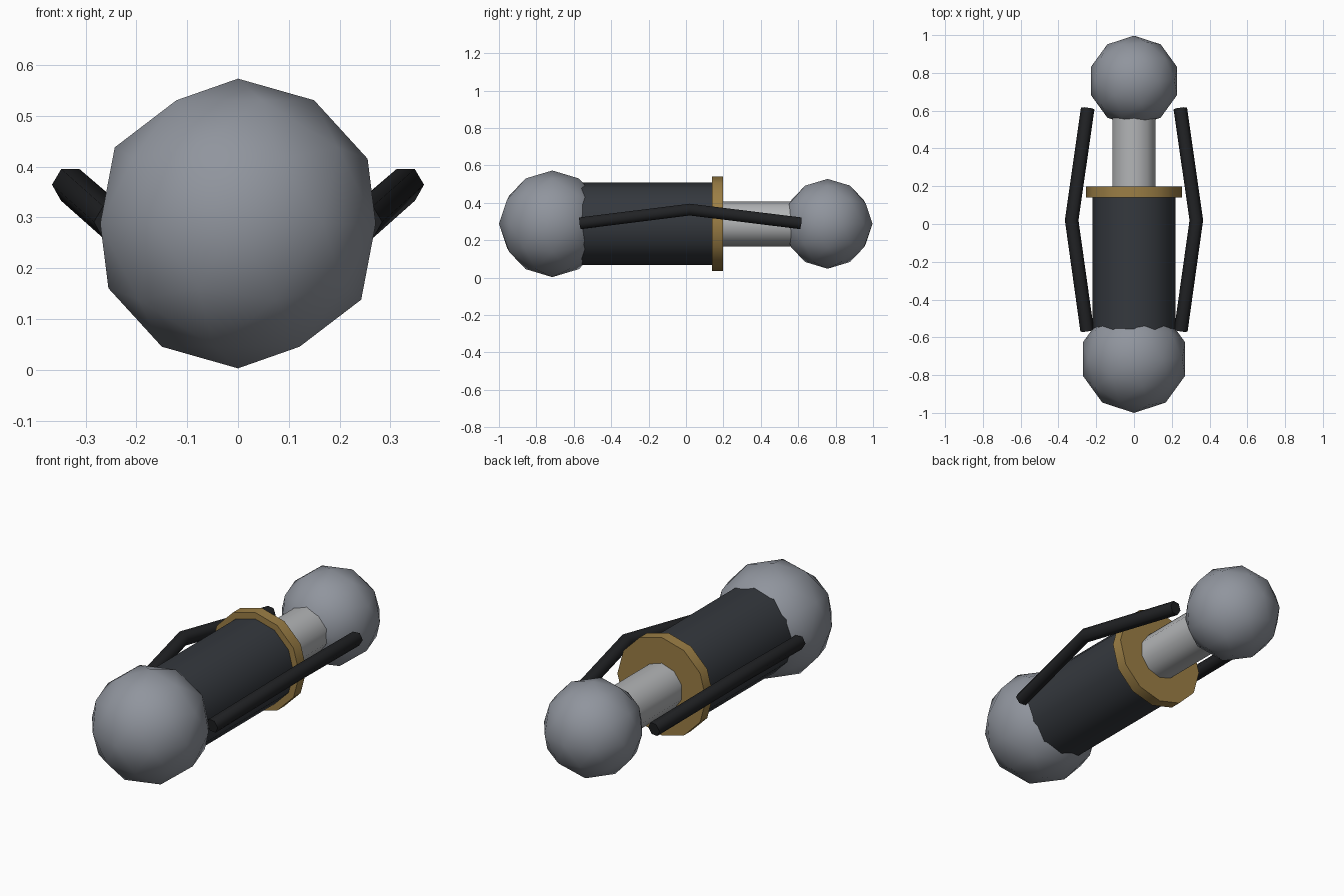
import bpy, math

if "Cube" in bpy.data.objects:
    bpy.data.objects.remove(bpy.data.objects["Cube"])

AXIS_Z = 0.288


def material(name, rgb):
    m = bpy.data.materials.new(name)
    m.diffuse_color = (*rgb, 1)
    m.use_nodes = True
    m.node_tree.nodes["Principled BSDF"].inputs["Base Color"].default_value = m.diffuse_color
    return m


STEEL = material("steel", (0.28, 0.30, 0.34))
DARK = material("dark", (0.035, 0.04, 0.048))
BLACK = material("black", (0.015, 0.016, 0.018))
BRASS = material("brass", (0.33, 0.21, 0.06))
CHROME = material("chrome", (0.45, 0.46, 0.47))


def finish(name, mat):
    o = bpy.context.object
    o.name = name
    o.data.materials.append(mat)
    bpy.ops.object.shade_smooth_by_angle(angle=math.radians(62))
    return o


def ball(name, y, r):
    bpy.ops.mesh.primitive_ico_sphere_add(subdivisions=2, radius=r, location=(0, y, AXIS_Z))
    finish(name, STEEL)


def barrel(name, y0, y1, r, sides, mat):
    bpy.ops.mesh.primitive_cylinder_add(vertices=sides, radius=r, depth=y1 - y0,
                                        location=(0, (y0 + y1) / 2, AXIS_Z),
                                        rotation=(math.pi / 2, 0, 0))
    finish(name, mat)


# end joints
ball("front_joint", -0.715, 0.285)
ball("rear_joint", 0.757, 0.24)

# cylinder body, collar and piston rod
barrel("cylinder_body", -0.64, 0.15, 0.22, 12, DARK)
barrel("collar", 0.14, 0.198, 0.253, 12, BRASS)
barrel("piston_rod", 0.15, 0.68, 0.12, 10, CHROME)

# bent hoses on both sides
for side, label in ((1, "right"), (-1, "left")):
    cu = bpy.data.curves.new(label + "_hose", 'CURVE')
    cu.dimensions = '3D'
    cu.bevel_depth = 0.036
    cu.bevel_resolution = 1
    cu.use_fill_caps = True
    sp = cu.splines.new('POLY')
    sp.points.add(2)
    for p, co in zip(sp.points, [(0.248, -0.565, 0.291), (0.33, 0.02, 0.364), (0.245, 0.612, 0.291)]):
        p.co = (side * co[0], co[1], co[2], 1)
    hose = bpy.data.objects.new(label + "_hose", cu)
    bpy.context.collection.objects.link(hose)
    bpy.ops.object.select_all(action='DESELECT')
    hose.select_set(True)
    bpy.context.view_layer.objects.active = hose
    bpy.ops.object.convert(target='MESH')
    finish(label + "_hose", BLACK)
